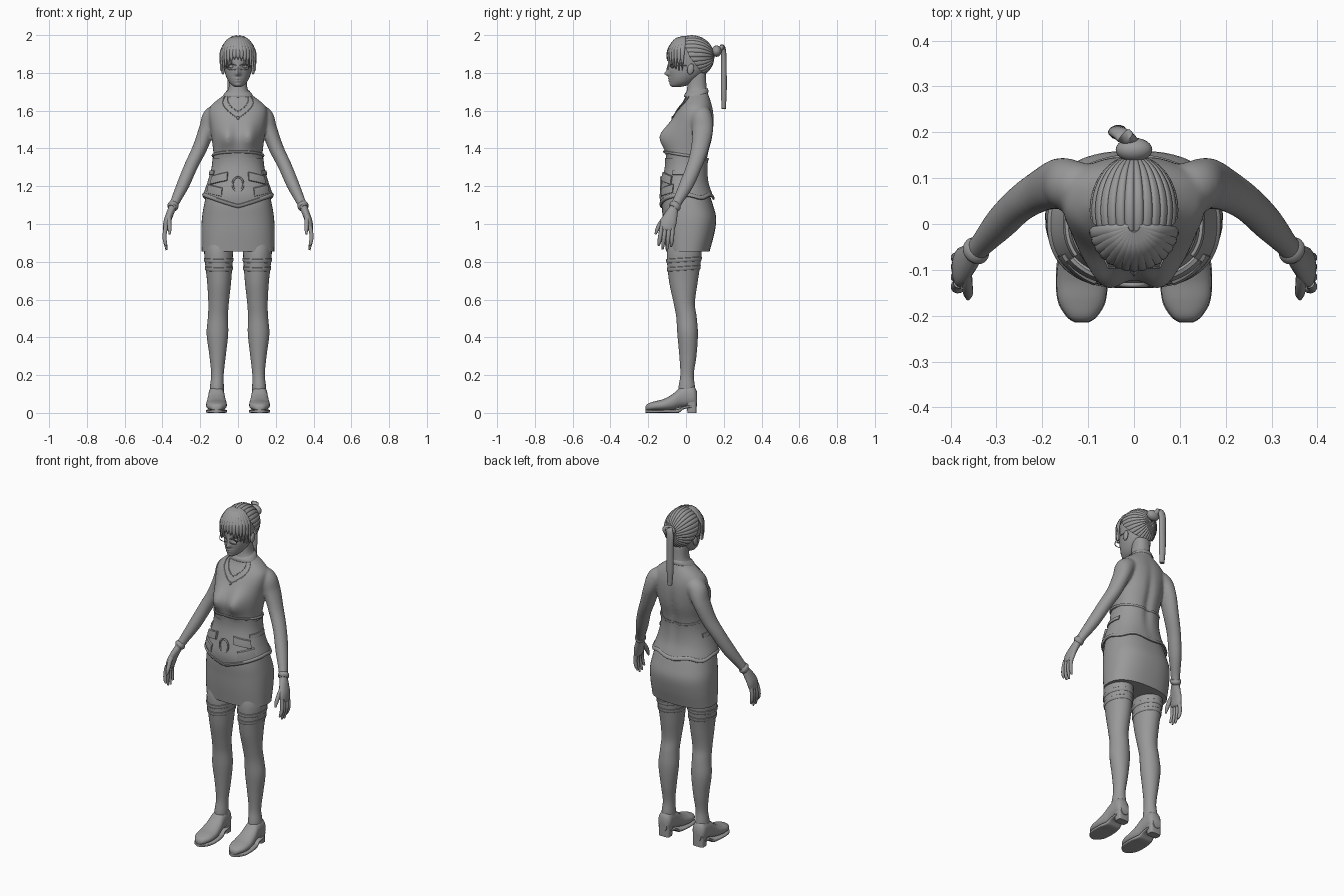
import bpy, bmesh, random
from math import sin, cos, pi, exp, copysign
from mathutils import Vector

random.seed(4)
if "Cube" in bpy.data.objects:
    bpy.data.objects.remove(bpy.data.objects["Cube"])

grey = bpy.data.materials.new("plain grey")
grey.use_nodes = True
grey.diffuse_color = (.32, .32, .32, 1)
grey.node_tree.nodes["Principled BSDF"].inputs["Base Color"].default_value = grey.diffuse_color
FRONT = -pi / 2
X, Y = Vector((1, 0, 0)), Vector((0, 1, 0))


def spow(value, power):
    return copysign(abs(value) ** power, value)


def hump(value, centre, width):
    return exp(-((value - centre) / width) ** 2)


def sample(rows, key):
    """Smoothly interpolate rows by their first entry."""
    last = len(rows) - 1
    i = max(j for j in range(last) if j == 0 or rows[j][0] <= key)
    p, a, b, n = rows[max(i - 1, 0)], rows[i], rows[i + 1], rows[min(i + 2, last)]
    span = b[0] - a[0]
    u = (key - a[0]) / span
    result = []
    for pc, ac, bc, nc in list(zip(p, a, b, n))[1:]:
        m = (bc - pc) / (b[0] - p[0]) * span
        k = (nc - ac) / (n[0] - a[0]) * span
        d = bc - ac
        result.append(ac + u * (m + u * (3 * d - 2 * m - k + u * (m + k - 2 * d))))
    return result


def finish(obj, name):
    obj.name = obj.data.name = name
    obj.data.materials.append(grey)
    obj.data.shade_smooth()
    obj.data.set_sharp_from_angle(angle=.8)
    return obj


def grid(name, fn, nu, nv, close_u=True, close_v=False, caps=True):
    """Surface from fn(s, t), closed or capped along either direction."""
    bm = bmesh.new()
    cu, cv = nu + (not close_u), nv + (not close_v)
    v = [[bm.verts.new(fn(i / nu, j / nv)) for j in range(cv)] for i in range(cu)]
    for i in range(nu):
        for j in range(nv):
            k, m = (i + 1) % cu, (j + 1) % cv
            bm.faces.new((v[i][j], v[k][j], v[k][m], v[i][m]))
    if caps and close_u and not close_v:
        bm.faces.new([col[0] for col in v])
        bm.faces.new([col[-1] for col in v])
    if caps and close_v and not close_u:
        bm.faces.new(v[0])
        bm.faces.new(v[-1])
    bmesh.ops.recalc_face_normals(bm, faces=bm.faces)
    mesh = bpy.data.meshes.new(name)
    bm.to_mesh(mesh)
    bm.free()
    obj = bpy.data.objects.new(name, mesh)
    bpy.context.collection.objects.link(obj)
    return finish(obj, name)


def surface(rows, side=1, power=1, shape=None):
    """Rows: height, half width, front y, back y, optional centre x."""
    def point(a, z, out=0):
        rx, yf, yb, *cx = sample(rows, z)
        x = rx * spow(cos(a), power) + out * cos(a)
        y = (yf + yb) / 2 + (yb - yf) / 2 * spow(sin(a), power) + out * sin(a)
        if shape:
            y += shape(x, y, z, sin(a))
        return Vector((side * (x + (cx[0] if cx else 0)), y, z))
    return point


def loft(name, surf, low, high, steps, segs=32):
    return grid(name, lambda s, t: surf(2 * pi * s, low + (high - low) * t), segs, steps)


def band(name, surf, height, half, thick, out=0, start=0, end=2 * pi, power=1, segs=64):
    def fn(s, t):
        a = start + (end - start) * s
        b = 2 * pi * t + pi / 4
        return surf(a, height(a) + half * spow(cos(b), power), out + thick * spow(sin(b), power))
    return grid(name, fn, segs, 8, abs(end - start) > 6, True)


def tube(name, rows, ref=Y, side=1, steps=20, segs=14):
    """Rows: x, y, z, radius along ref, other radius."""
    keyed = [(i, *r) for i, r in enumerate(rows)]

    def fn(s, t):
        k = t * (len(rows) - 1)
        x, y, z, ra, rb = sample(keyed, k)
        tangent = Vector(sample(keyed, k + .01)[:3]) - Vector(sample(keyed, k - .01)[:3])
        tangent.normalize()
        across = (ref - tangent * ref.dot(tangent)).normalized()
        p = Vector((x, y, z)) + across * ra * cos(2 * pi * s) + tangent.cross(across) * rb * sin(2 * pi * s)
        return Vector((side * p.x, p.y, p.z))
    return grid(name, fn, segs, steps)


def ring(name, x, y, z, rx, rz, r, power=1):
    def fn(s, t):
        a, b = 2 * pi * s, 2 * pi * t
        return Vector((x + (rx + r * cos(b)) * spow(cos(a), power), y + r * sin(b),
                       z + (rz + r * cos(b)) * spow(sin(a), power)))
    return grid(name, fn, 32, 8, True, True)


def ball(name, place, size):
    bpy.ops.mesh.primitive_uv_sphere_add(segments=24, ring_count=14, radius=1, location=place, scale=size)
    return finish(bpy.context.object, name)


def fuse(objects, voxel, rounds):
    """Melt overlapping parts into one smooth skin."""
    bpy.ops.object.select_all(action="DESELECT")
    for obj in objects:
        obj.select_set(True)
    bpy.context.view_layer.objects.active = objects[0]
    bpy.ops.object.join()
    remesh = objects[0].modifiers.new("skin", "REMESH")
    remesh.mode, remesh.voxel_size, remesh.use_smooth_shade = "VOXEL", voxel, True
    objects[0].modifiers.new("soften", "SMOOTH").iterations = rounds


# Torso with bust and spine groove
def torso_shape(x, y, z, facing):
    if facing < 0:
        sides = hump(x, .06, .052) + hump(x, -.06, .052)
        return -.056 * sides * hump(z, 1.462, .07) * min(1, -2 * facing)
    return -.014 * hump(x, 0, .022) * hump(z, 1.4, .17)


torso = surface([(1.08, .165, -.11, .14), (1.15, .165, -.125, .125), (1.22, .15, -.118, .11),
                 (1.3, .133, -.106, .11), (1.37, .13, -.102, .12), (1.45, .139, -.093, .14),
                 (1.52, .148, -.08, .148), (1.58, .155, -.058, .147), (1.62, .148, -.035, .14),
                 (1.655, .112, -.012, .13), (1.69, .066, 0, .117), (1.72, .05, .006, .11),
                 (1.8, .046, .01, .105)], power=.88, shape=torso_shape)
skin = [loft("body", torso, 1.08, 1.8, 64, 64)]

# Skirt
skirt = surface([(.855, .192, -.106, .125), (.95, .194, -.117, .15), (1.03, .191, -.123, .16),
                 (1.1, .18, -.128, .143), (1.17, .165, -.122, .12)], power=.82)
loft("skirt", skirt, .855, 1.17, 20, 48)


# Corset with pointed front hem, plates and buckle
def hem(a):
    if sin(a) < 0:
        return 1.095 + .06 * abs(cos(a))
    return 1.155 + .008 * (cos(6 * a) - 1)


def corset_point(s, t):
    a = 2 * pi * s
    return torso(a, hem(a) + (1.35 - hem(a)) * t, .006 + .014 * (1 - t) ** 2)


grid("corset", corset_point, 64, 16, caps=False)
band("corset_hem", torso, hem, .011, .007, .018)
band("top_hem", torso, lambda a: 1.362 - .02 * sin(a), .007, .006, .004)
for side in (-1, 1):
    for label, level, slope, near, far in (("upper", 1.262, -.03, .32, 1), ("lower", 1.155, .03, .45, 1.12)):
        band(label + "_belt_plate", torso, lambda a: level + slope * abs(a - FRONT), .024, .008, .014,
             FRONT + side * near, FRONT + side * far, .4, 12)
        band(label + "_back_strap", torso, lambda a: level + .01, .012, .005, .01,
             FRONT + side * far, FRONT + side * 1.9, .4, 16)
ring("buckle", 0, -.133, 1.21, .028, .038, .005)

# Collar, neck chain and pendant
band("collar", torso, lambda a: 1.695 + .012 * sin(a), .012, .004, .003)
for side in (-1, 1):
    for label, drop in (("chain", 0), ("neckline_edge", .035)):
        band(label, torso, lambda a: 1.56 + drop + .13 * abs(a - FRONT), .003, .003, .002,
             FRONT, FRONT + side * (.95 - 7 * drop), segs=20)
ball("pendant", (0, -.072, 1.56), (.006, .005, .012))


# Head and face
def face_shape(x, y, z, facing):
    if facing > 0:
        return 0
    nose = .022 * hump(x, 0, .012) * (hump(z, 1.795, .013) + .5 * hump(z, 1.82, .022))
    lips = .008 * hump(x, 0, .02) * (hump(z, 1.77, .006) + hump(z, 1.757, .006))
    chin = .006 * hump(x, 0, .025) * hump(z, 1.737, .012)
    socket = .01 * hump(abs(x), .034, .016) * hump(z, 1.833, .013)
    return socket - nose - lips - chin


head = surface([(1.725, .015, -.07, -.03), (1.735, .032, -.079, .01), (1.755, .05, -.084, .045),
                (1.79, .066, -.089, .085), (1.83, .074, -.092, .11), (1.88, .079, -.093, .12),
                (1.93, .075, -.08, .115), (1.965, .05, -.04, .09), (1.98, .015, 0, .04)], shape=face_shape)
loft("head", head, 1.725, 1.98, 60, 56)
for side in (-1, 1):
    ball("ear", (side * .08, .025, 1.82), (.01, .018, .029)).rotation_euler.x = -.2
    ball("eye", (side * .034, -.07, 1.833), (.014, .011, .009))
    ring("glasses_rim", side * .032, -.095, 1.83, .024, .014, .002, .7)
    tube("glasses_temple", [(.056, -.095, 1.835, .002, .002), (.079, -.04, 1.838, .002, .002),
                            (.08, .01, 1.84, .002, .002)], X, side, 8, 8)


# Ridged swept-back hair converging on the bun
def hair_point(s, t):
    a = 2 * pi * s
    reach = 1.62 + (.45 if sin(a) > 0 else .72) * sin(a)
    v = .04 + reach * t
    r = 1 - .045 * (1 - abs(sin(14 * a))) ** 2 * min(1, 2 * t)
    return Vector((.097 * r * sin(v) * cos(a), .03 + .12 * r * cos(v), 1.885 + .115 * r * sin(v) * sin(a)))


grid("hair_cap", hair_point, 224, 28, caps=False)

# Fringe fanned from the crown, with pointed uneven tips
for i in range(15):
    f = (i - 7) / 7
    c, s = cos(1.4 * f), sin(1.4 * f)
    low = 1.86 - .035 * abs(f) + random.uniform(-.022, .018)
    path = [(.12, 1.99, .007), (.55, 1.975, .012), (.88, 1.932, .014), (.98, 1.895, .011), (.95, low, .001)]
    tube("fringe_lock", [(.095 * s * k, -.004 - .096 * c * k, z, w, .006) for k, z, w in path],
         Vector((c, s, 0)), 1, 14, 8)

# Bun and ponytail
ball("bun", (0, .162, 1.915), (.04, .026, .03))
tube("ponytail", [(0, .175, 1.915, .015, .012), (-.022, .193, 1.938, .02, .012), (-.034, .2, 1.9, .022, .014),
                  (-.034, .2, 1.8, .021, .016), (-.034, .2, 1.7, .02, .016), (-.032, .2, 1.61, .014, .011)], X)

# Limbs, built once for each side
leg_rows = [(.06, .034, -.038, .045, .112), (.13, .037, -.04, .048, .112), (.2, .033, -.03, .041, .109),
            (.3, .043, -.035, .055, .108), (.42, .057, -.046, .063, .109), (.51, .053, -.052, .056, .106),
            (.58, .054, -.065, .047, .103), (.7, .064, -.09, .063, .1), (.85, .076, -.101, .083, .103),
            (.95, .07, -.08, .08, .1)]
shoe_rows = [(-.214, .014, .014, .034), (-.205, .029, .012, .047), (-.17, .05, .012, .06),
             (-.12, .055, .012, .073), (-.07, .05, .016, .1), (-.03, .044, .028, .135),
             (.01, .042, .032, .148), (.043, .039, .032, .14), (.058, .026, .034, .115)]
sole_rows = [(-.215, .015, 0, .016), (-.205, .031, 0, .016), (-.17, .052, 0, .016),
             (-.1, .056, 0, .018), (-.04, .046, 0, .022), (-.015, .042, .018, .034), (.03, .04, .028, .042)]
arm_rows = [(.08, .08, 1.59, .045, .045), (.132, .083, 1.567, .056, .055), (.164, .088, 1.5, .056, .044),
            (.203, .073, 1.4, .047, .039), (.247, .045, 1.31, .041, .036), (.29, .003, 1.21, .038, .034),
            (.33, -.042, 1.125, .028, .026), (.352, -.068, 1.075, .026, .022)]
palm_rows = [(.346, -.06, 1.09, .022, .02), (.362, -.078, 1.05, .034, .02), (.376, -.092, 1.01, .042, .019),
             (.382, -.1, .975, .038, .016), (.383, -.102, .965, .026, .01)]
for side in (-1, 1):
    leg = surface(leg_rows, side)
    loft("leg", leg, .06, .95, 50)
    for level in (.765, .81):
        band("thigh_strap", leg, lambda a: level + .006 * sin(a), .011, .003, .001, power=.6)
    for label, rows, power, end in (("shoe", shoe_rows, .88, .058), ("sole", sole_rows, .45, .03)):
        profile = surface(rows, 1, power)

        def along(a, y):
            p = profile(a, y)
            return Vector((side * (.114 + p.x), p.z, p.y))
        loft(label, along, rows[0][0], end, 40)
    loft("heel", surface([(0, .034, .008, .055, .114), (.06, .036, .002, .056, .114)], side, .45), 0, .06, 4)
    skin.append(tube("arm", arm_rows, Y, side, 44, 24))
    tube("bracelet", [(.337, -.05, 1.105, .026, .024), (.342, -.056, 1.098, .031, .029),
                      (.347, -.061, 1.09, .031, .029), (.351, -.067, 1.083, .025, .022)], Y, side, 8, 24)
    tube("palm", palm_rows, Y, side, 18, 18)
    for off, tip in ((-.029, .885), (-.01, .865), (.01, .862), (.028, .88)):
        tube("finger", [(.382, -.1 + off, .985, .011, .012), (.389, -.104 + off * 1.1, .94, .011, .011),
                        (.386, -.108 + off * 1.15, .905, .01, .01),
                        (.378, -.112 + off * 1.15, tip, .005, .005)], Y, side, 12, 10)
    tube("thumb", [(.366, -.1, 1.045, .014, .013), (.364, -.13, 1.01, .013, .012),
                   (.362, -.15, .975, .011, .011), (.362, -.162, .945, .005, .005)], Y, side, 12, 10)
fuse(skin, .007, 8)
